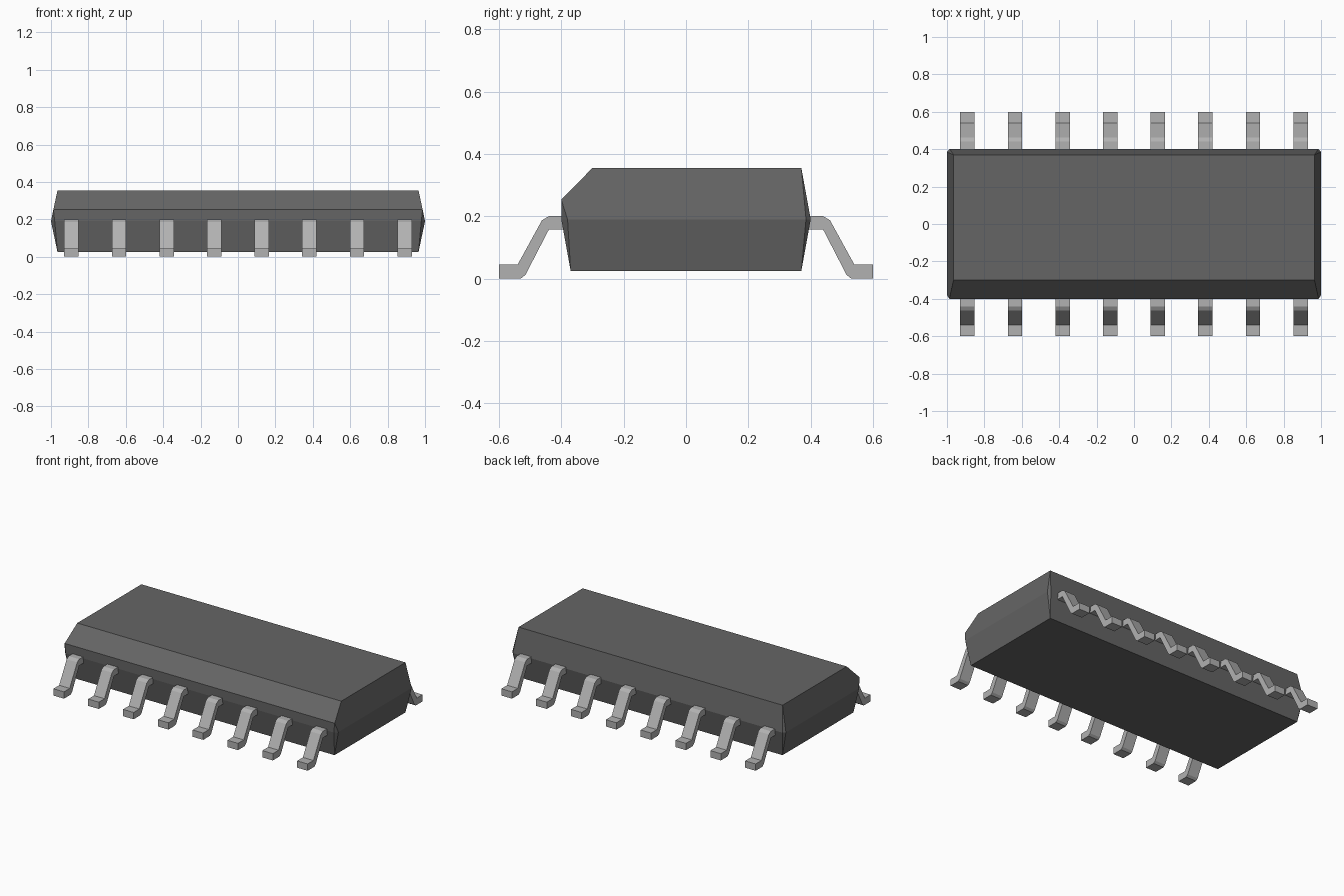
import bpy
import bmesh

cube = bpy.data.objects.get("Cube")
if cube:
    bpy.data.objects.remove(cube, do_unlink=True)


def material(name, rgb):
    mat = bpy.data.materials.new(name)
    mat.use_nodes = True
    color = (*rgb, 1)
    mat.diffuse_color = color
    mat.node_tree.nodes["Principled BSDF"].inputs["Base Color"].default_value = color
    return mat


def add_object(name, bm, mat):
    bmesh.ops.recalc_face_normals(bm, faces=bm.faces)
    mesh = bpy.data.meshes.new(name)
    bm.to_mesh(mesh)
    bm.free()
    mesh.materials.append(mat)
    obj = bpy.data.objects.new(name, mesh)
    bpy.context.collection.objects.link(obj)
    return obj


charcoal = material("charcoal plastic", (0.13, 0.13, 0.13))
metal = material("grey metal", (0.44, 0.44, 0.44))

# Body: tapered block with clipped corners and a bevelled front top edge
corner = [
    (0.965, 0.37, 0.025), (0.965, -0.37, 0.025),
    (0.965, 0.37, 0.355), (0.965, -0.30, 0.355),
    (0.987, -0.40, 0.253),
    (1.0, 0.385, 0.19), (0.985, 0.40, 0.19),
    (1.0, -0.38, 0.19), (0.98, -0.40, 0.19),
]
bm = bmesh.new()
for side in (-1, 1):
    for x, y, z in corner:
        bm.verts.new((side * x, y, z))
bmesh.ops.convex_hull(bm, input=bm.verts)
bmesh.ops.dissolve_limit(bm, angle_limit=0.01, verts=bm.verts, edges=bm.edges)
add_object("body", bm, charcoal)

# Pins: bent strip profile (y, z), extruded across x
PIN_WIDTH = 0.077
PIN_PITCH = 0.2545
PIN_COUNT = 8
profile = [
    (0.37, 0.2), (0.44, 0.2), (0.462, 0.187), (0.54, 0.045), (0.6, 0.045),
    (0.6, 0), (0.53, 0), (0.515, 0.012), (0.44, 0.157), (0.37, 0.157),
]


def pin(name, x, side):
    bm = bmesh.new()
    verts = [bm.verts.new((x - PIN_WIDTH / 2, side * y, z)) for y, z in profile]
    face = bm.faces.new(verts)
    result = bmesh.ops.extrude_face_region(bm, geom=[face])
    moved = [v for v in result["geom"] if isinstance(v, bmesh.types.BMVert)]
    bmesh.ops.translate(bm, verts=moved, vec=(PIN_WIDTH, 0, 0))
    add_object(name, bm, metal)


for i in range(PIN_COUNT):
    x = (i - (PIN_COUNT - 1) / 2) * PIN_PITCH
    pin(f"front_pin_{i + 1}", x, -1)
    pin(f"back_pin_{i + 1}", x, 1)
